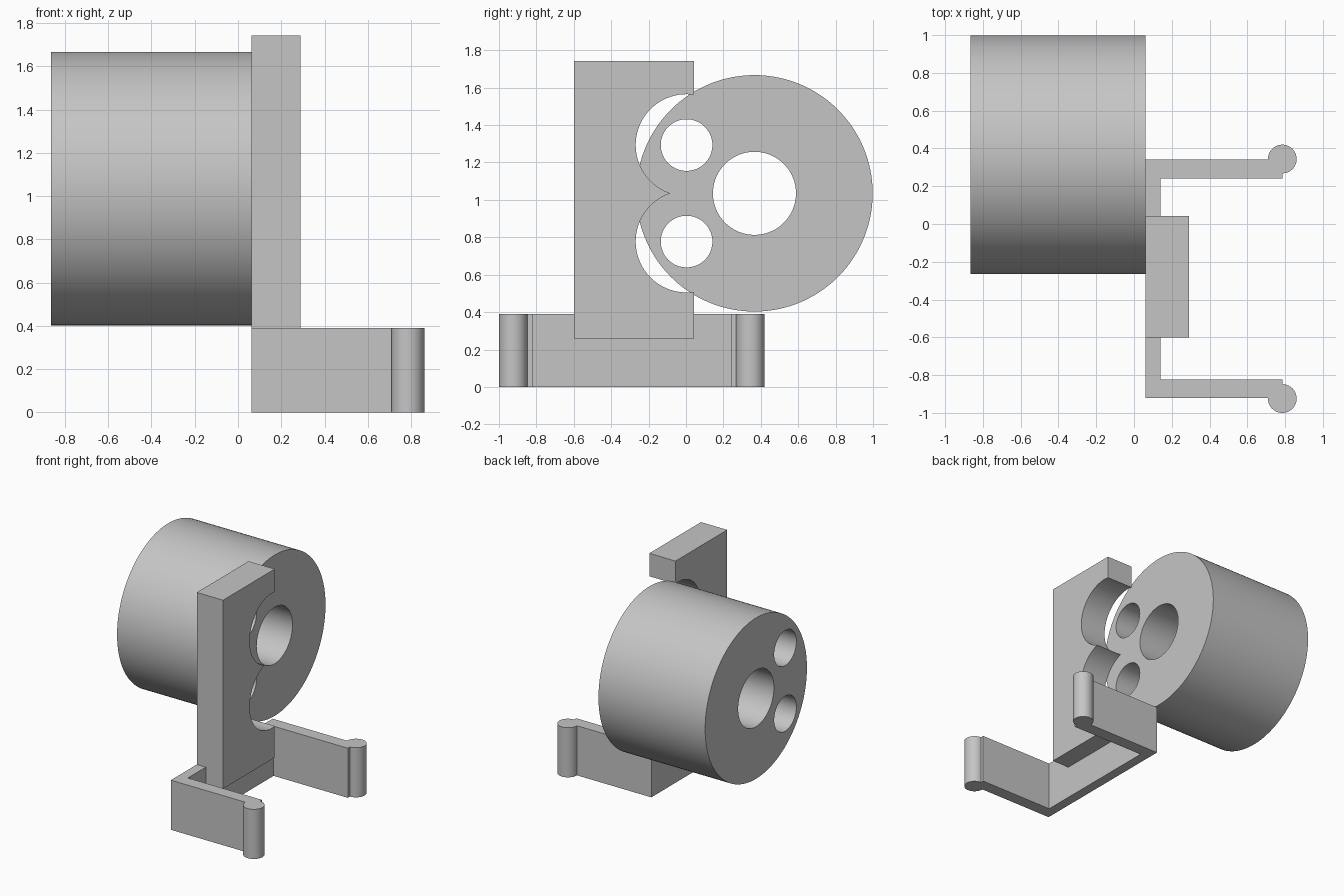
import bpy
import bmesh
import math

default = bpy.data.objects.get("Cube")
if default:
    bpy.data.objects.remove(default, do_unlink=True)

grey = bpy.data.materials.new("plain grey")
grey.use_nodes = True
COLOUR = (0.56, 0.56, 0.56, 1)
grey.diffuse_color = COLOUR
grey.node_tree.nodes["Principled BSDF"].inputs["Base Color"].default_value = COLOUR


def prism(name, points, offset):
    """Extrude a closed outline of 3D points along an offset."""
    bm = bmesh.new()
    face = bm.faces.new([bm.verts.new(p) for p in points])
    moved = bmesh.ops.extrude_face_region(bm, geom=[face])["geom"]
    bmesh.ops.translate(bm, vec=offset,
                        verts=[v for v in moved if isinstance(v, bmesh.types.BMVert)])
    bmesh.ops.recalc_face_normals(bm, faces=bm.faces)
    mesh = bpy.data.meshes.new(name)
    bm.to_mesh(mesh)
    bm.free()
    mesh.materials.append(grey)
    obj = bpy.data.objects.new(name, mesh)
    bpy.context.collection.objects.link(obj)
    return obj


def circle(a, b, radius, count=96):
    steps = [math.tau * i / count for i in range(count)]
    return [(a + radius * math.cos(t), b + radius * math.sin(t)) for t in steps]


def along_x(name, outline, x0, x1):
    return prism(name, [(x0, y, z) for y, z in outline], (x1 - x0, 0, 0))


def along_z(name, outline, z0, z1):
    return prism(name, [(x, y, z0) for x, y in outline], (0, 0, z1 - z0))


def combine(obj, tool, operation):
    mod = obj.modifiers.new(operation.lower(), "BOOLEAN")
    mod.operation = operation
    mod.solver = "EXACT"
    mod.object = tool
    bpy.context.view_layer.objects.active = obj
    bpy.ops.object.modifier_apply(modifier=mod.name)
    bpy.data.objects.remove(tool, do_unlink=True)


BACK = 0.062                   # plane shared by drum, plate and clip
HOLE_Y, HOLE_Z = 0.003, (0.777, 1.293)

# Drum with a central bore and two smaller bores
drum = along_x("drum", circle(0.366, 1.035, 0.632, 160), -0.865, BACK)
bores = [(0.366, 1.035, 0.222)] + [(HOLE_Y, z, 0.138) for z in HOLE_Z]
for y, z, r in bores:
    combine(drum, along_x("bore_cutter", circle(y, z, r), -1, 0.2), "DIFFERENCE")

# Upright plate with two round notches
plate = along_x("upright_plate",
                [(-0.6, 0.26), (0.042, 0.26), (0.042, 1.742), (-0.6, 1.742)],
                BACK, 0.29)
for z in HOLE_Z:
    combine(plate, along_x("notch_cutter", circle(HOLE_Y, z, 0.272), 0, 0.4), "DIFFERENCE")

# U-shaped clip with rounded arm tips
MID, HALF, WALL, TIP, HEIGHT = -0.29, 0.632, 0.1, 0.785, 0.39
half_outline = [(BACK, HALF), (TIP, HALF), (TIP, HALF - WALL), (0.14, HALF - WALL)]
outline = [(x, MID + y) for x, y in half_outline]
outline += [(x, MID - y) for x, y in reversed(half_outline)]
clip = along_z("clip", outline, 0, HEIGHT)
for side in (-1, 1):
    tip = along_z("tip", circle(TIP, MID + side * 0.634, 0.076, 64), 0, HEIGHT)
    combine(clip, tip, "UNION")

# Smooth round walls, crisp edges
for obj in (drum, plate, clip):
    bpy.ops.object.select_all(action="DESELECT")
    obj.select_set(True)
    bpy.context.view_layer.objects.active = obj
    bpy.ops.object.shade_smooth_by_angle(angle=math.radians(30))
